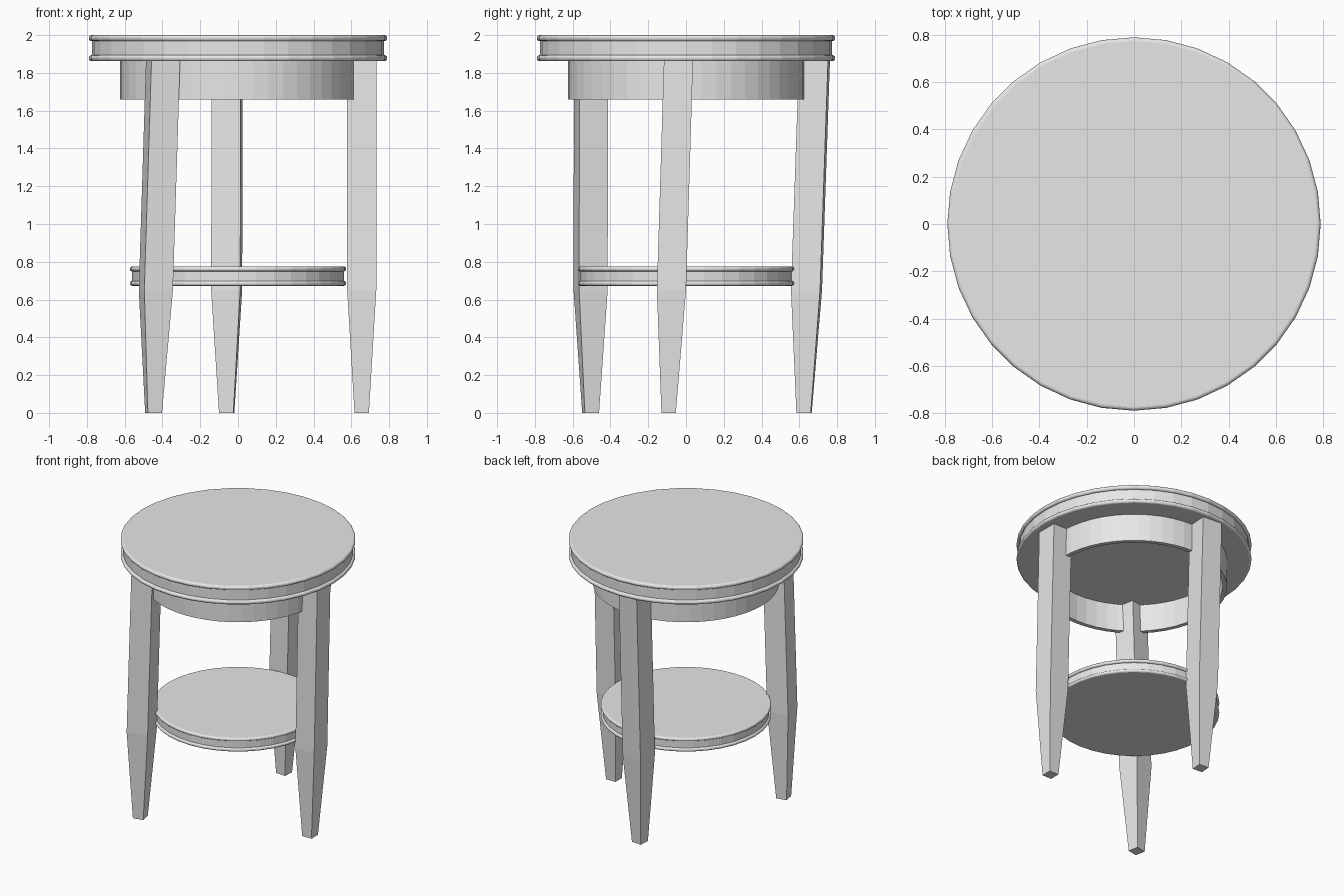
import bpy
import bmesh
from math import sin, cos, pi, radians

cube = bpy.data.objects.get("Cube")
if cube:
    bpy.data.objects.remove(cube)

grey = bpy.data.materials.new("plain grey")
grey.use_nodes = True
colour = (0.8, 0.8, 0.8, 1)
grey.diffuse_color = colour
grey.node_tree.nodes["Principled BSDF"].inputs["Base Color"].default_value = colour


def finish(name, bm):
    bmesh.ops.recalc_face_normals(bm, faces=bm.faces)
    mesh = bpy.data.meshes.new(name)
    bm.to_mesh(mesh)
    bm.free()
    mesh.materials.append(grey)
    obj = bpy.data.objects.new(name, mesh)
    bpy.context.collection.objects.link(obj)
    return obj


def bridge(bm, a, b):
    for i in range(len(a)):
        j = (i + 1) % len(a)
        bm.faces.new((a[i], a[j], b[j], b[i]))


def lathe(name, profile, segments, closed=False):
    """Turn an (r, z) profile about z; an open profile gets flat caps."""
    bm = bmesh.new()
    rings = [[bm.verts.new((r * cos(2 * pi * i / segments), r * sin(2 * pi * i / segments), z))
              for i in range(segments)] for r, z in profile]
    for a, b in zip(rings, rings[1:]):
        bridge(bm, a, b)
    if closed:
        bridge(bm, rings[-1], rings[0])
    else:
        bm.faces.new(rings[0])
        bm.faces.new(rings[-1])
    return finish(name, bm)


def bead(radius, z, size, steps=8):
    """Half-round moulding, running upwards."""
    return [(radius - size + size * cos(t), z + size * sin(t))
            for t in (-pi / 2 + pi * k / steps for k in range(steps + 1))]


def beaded_disc(name, radius, bottom, top, size):
    band = radius - size
    profile = bead(radius, bottom + size, size) + bead(radius, top - size, size)
    return lathe(name, [(band - size, bottom)] + profile + [(band - size, top)], 36)


def leg(name, sections, angle):
    """Square leg through (x, y, z, width) sections, turned about z."""
    bm = bmesh.new()
    rings = []
    for x, y, z, width in sections:
        reach = width / 2 ** 0.5
        rings.append([bm.verts.new((x + reach * cos(t), y + reach * sin(t), z))
                      for t in (radians(angle + 45 + 90 * k) for k in range(4))])
    for a, b in zip(rings, rings[1:]):
        bridge(bm, a, b)
    bm.faces.new(rings[0])
    bm.faces.new(rings[-1])
    return finish(name, bm)


# Round top and lower shelf, each edged with two beads
beaded_disc("table_top", 0.79, 1.862, 2.0, 0.016)
beaded_disc("lower_shelf", 0.573, 0.673, 0.775, 0.013)

# Hollow apron under the top
lathe("apron", [(0.625, 1.66), (0.625, 1.865), (0.595, 1.865), (0.595, 1.66)], 48, closed=True)

# Legs: straight down to a knee, then tapering to the foot
heights = [(1.863, 0.154), (0.65, 0.154), (0, 0.076)]
legs = {
    "front_right_leg": (11, [(-0.397, -0.503), (-0.435, -0.505), (-0.447, -0.505)]),
    "back_leg": (-4, [(-0.058, 0.68), (-0.06, 0.638), (-0.06, 0.625)]),
    "left_leg": (0, [(0.655, -0.04), (0.655, -0.077), (0.655, -0.092)]),
}
for name, (angle, centres) in legs.items():
    leg(name, [c + h for c, h in zip(centres, heights)], angle)
